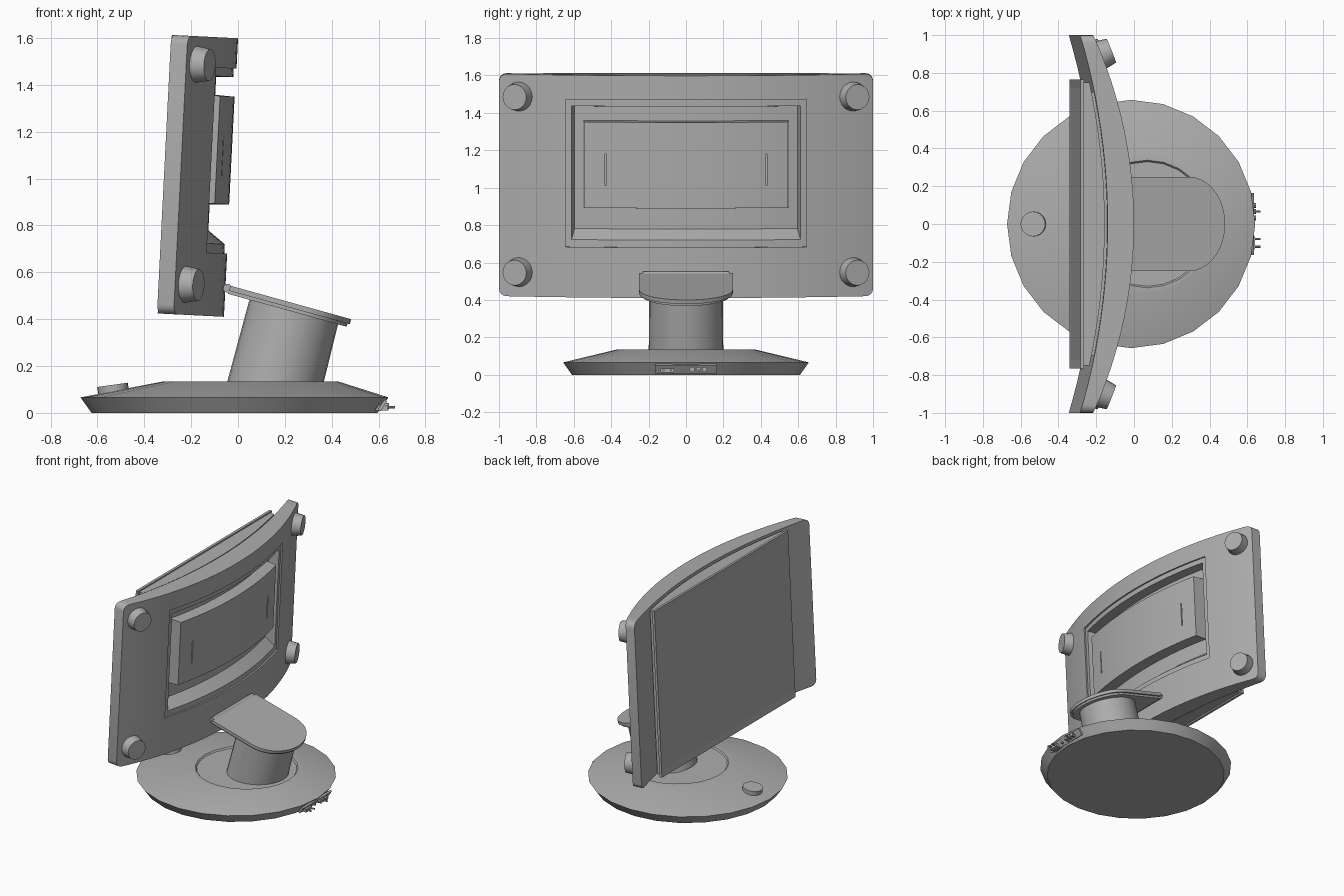
import bpy, bmesh
from math import sin, cos, pi, radians
from mathutils import Vector, Matrix

if "Cube" in bpy.data.objects:
    bpy.data.objects.remove(bpy.data.objects["Cube"])

grey = bpy.data.materials.new("plain_grey")
grey.use_nodes = True
grey.diffuse_color = (0.42, 0.42, 0.42, 1)
grey.node_tree.nodes["Principled BSDF"].inputs["Base Color"].default_value = grey.diffuse_color

# Local frame of the tilted display: origin at the lower middle of its back
TILT = Matrix.Translation((-0.06, 0, 0.41)) @ Matrix.Rotation(radians(2.9), 4, 'Y')
HEIGHT = 1.19


def finish(name, bm, matrix=Matrix()):
    bmesh.ops.recalc_face_normals(bm, faces=bm.faces)
    mesh = bpy.data.meshes.new(name)
    bm.to_mesh(mesh)
    bm.free()
    mesh.materials.append(grey)
    ob = bpy.data.objects.new(name, mesh)
    bpy.context.collection.objects.link(ob)
    ob.matrix_world = matrix
    return ob


def activate(ob):
    bpy.ops.object.select_all(action='DESELECT')
    ob.select_set(True)
    bpy.context.view_layer.objects.active = ob


def smooth(ob, angle=30):
    activate(ob)
    bpy.ops.object.shade_smooth_by_angle(angle=radians(angle))


def arc(radius, offset):
    """Plan curve x(y), bulging towards +x."""
    return lambda y: offset - radius + (radius * radius - y * y) ** 0.5


def flat(x):
    return lambda y: x


def curved_block(front, back, n=20):
    """Block between two sheets, each (curve, half width, bottom, top)."""
    bm = bmesh.new()
    rings = []
    for i in range(n + 1):
        t = 2 * i / n - 1
        ring = []
        for (curve, half, z0, z1), flip in ((front, False), (back, True)):
            for z in ((z1, z0) if flip else (z0, z1)):
                ring.append(bm.verts.new((curve(half * t), half * t, z)))
        rings.append(ring)
    for a, b in zip(rings, rings[1:]):
        for k in range(4):
            bm.faces.new((a[k], b[k], b[(k + 1) % 4], a[(k + 1) % 4]))
    bm.faces.new(rings[0])
    bm.faces.new(rings[-1])
    return bm


def cut(ob, cutter):
    bpy.context.view_layer.update()
    activate(ob)
    mod = ob.modifiers.new("cut", 'BOOLEAN')
    mod.object = cutter
    mod.solver = 'EXACT'
    bpy.ops.object.modifier_apply(modifier=mod.name)
    bpy.data.objects.remove(cutter)


def disc(name, r0, r1, depth, start, axis, sides=20, matrix=Matrix()):
    """Tapered cylinder growing from start along axis."""
    bm = bmesh.new()
    bmesh.ops.create_cone(bm, cap_ends=True, segments=sides, radius1=r0, radius2=r1, depth=depth)
    axis = Vector(axis).normalized()
    place = Matrix.Translation(Vector(start) + axis * depth / 2)
    ob = finish(name, bm, matrix @ place @ axis.to_track_quat('Z', 'Y').to_matrix().to_4x4())
    smooth(ob)
    return ob


def box(name, size, centre, matrix=Matrix()):
    bm = bmesh.new()
    bmesh.ops.create_cube(bm, size=1)
    bmesh.ops.scale(bm, vec=size, verts=bm.verts)
    return finish(name, bm, matrix @ Matrix.Translation(centre))


# Curved housing with rounded corners
BACK_R = 2.43
back_curve, front_curve = arc(BACK_R, 0), arc(3.5, -0.14)
bm = curved_block((front_curve, 1, 0, HEIGHT), (back_curve, 1, 0, HEIGHT), 24)
corners = [e for e in bm.edges if all(abs(v.co.y) > 0.999 for v in e.verts)
           and abs(e.verts[0].co.z - e.verts[1].co.z) < 0.01]
bmesh.ops.bevel(bm, geom=corners, offset=0.04, segments=4, profile=0.5, affect='EDGES')
housing = finish("housing", bm, TILT)

# Shallow rim step, then the deep sloped recess
rim = (0.645, 0.27, 1.06)
cut(housing, finish("rim_cutter", curved_block(
    (arc(BACK_R, -0.012), *rim), (arc(BACK_R, 0.1), *rim)), TILT))
cut(housing, finish("recess_cutter", curved_block(
    (arc(BACK_R, -0.085), 0.595, 0.365, 1.02), (arc(BACK_R, 0), 0.615, 0.3, 1.025)), TILT))
smooth(housing)

# Raised back cover inside the recess
bm = curved_block((arc(BACK_R, -0.1), 0.55, 0.475, 0.945), (arc(BACK_R, -0.002), 0.545, 0.48, 0.94))
cover = finish("back_cover", bm, TILT)
for side in (-1, 1):
    cut(cover, box("slot_cutter", (0.03, 0.008, 0.17), (back_curve(0.43), side * 0.43, 0.685), TILT))
smooth(cover)

# Four round bumpers standing on the curved back
for side in (-1, 1):
    y = side * 0.895
    normal = Vector((back_curve(y) + BACK_R, y, 0)).normalized()
    for z in (0.13, 1.07):
        start = Vector((back_curve(y), y, z)) - normal * 0.01
        disc("bumper", 0.08, 0.068, 0.07, start, normal, matrix=TILT)

# Screen: flat bezel with inset display, and a body filling the hollow
bm = curved_block((flat(-0.283), 0.765, 0, HEIGHT), (flat(-0.265), 0.765, 0, HEIGHT), 1)
bm.faces.ensure_lookup_table()
glass = min(bm.faces, key=lambda f: f.calc_center_median().x)
bmesh.ops.recalc_face_normals(bm, faces=bm.faces)
bmesh.ops.inset_region(bm, faces=[glass], thickness=0.065, depth=-0.006)
finish("screen_bezel", bm, TILT)
body = (0.75, 0.01, 1.18)
smooth(finish("screen_body", curved_block(
    (flat(-0.27), *body), (arc(3.5, -0.155), *body)), TILT))
core = (0.7, 0.04, 1.15)
finish("screen_mount", curved_block((flat(-0.26), *core), (arc(3.5, -0.13), *core)), TILT)

# Base: skewed disc with a shallow dish round the post
bm = bmesh.new()
SIDES = 24
rings = []
for cx, r, z in ((-0.015, 0.61, 0), (-0.015, 0.657, 0.066), (0.055, 0.37, 0.135),
                 (0.07, 0.338, 0.135), (0.07, 0.33, 0.125)):
    rings.append([bm.verts.new((cx + r * cos(2 * pi * i / SIDES), r * sin(2 * pi * i / SIDES), z))
                  for i in range(SIDES)])
for a, b in zip(rings, rings[1:]):
    for i in range(SIDES):
        j = (i + 1) % SIDES
        bm.faces.new((a[i], a[j], b[j], b[i]))
bm.faces.new(rings[0])
bm.faces.new(rings[-1])
base = finish("base", bm)
smooth(base, 20)

# Dial and small indicator arc on the front slope of the base
disc("dial", 0.066, 0.066, 0.04, (-0.53, 0, 0.08), (-0.14, 0, 1))
bm = bmesh.new()
ring = [[bm.verts.new((-0.24 - r * cos(a), r * sin(a), 0.137)) for a in
         (radians(d) for d in range(-40, 41, 10))] for r in (0.05, 0.058)]
for i in range(len(ring[0]) - 1):
    bm.faces.new((ring[0][i], ring[0][i + 1], ring[1][i + 1], ring[1][i]))
finish("indicator_arc", bm)

# Leaning post
lean = Vector((sin(radians(14.5)), 0, cos(radians(14.5))))
post = disc("post", 0.2, 0.196, 0.38, Vector((0.16, 0, 0.13)) - lean * 0.05, lean, 28)

# Sloping bracket: straight at the hinge, rounded at the far end
SLOPE = Matrix.Translation((-0.035, 0, 0.535)) @ Matrix.Rotation(radians(15.5), 4, 'Y')


def bracket_plate(name, half, length, top, bottom):
    bm = bmesh.new()
    straight = length - 0.2
    pts = [(0, -half)] + [(straight + 0.2 * cos(a), half * sin(a)) for a in
                          (radians(d) for d in range(-90, 91, 10))] + [(0, half)]
    face = bm.faces.new([bm.verts.new((x, y, top)) for x, y in pts])
    side = bmesh.ops.extrude_face_region(bm, geom=[face])
    bmesh.ops.translate(bm, vec=(0, 0, bottom - top),
                        verts=[v for v in side["geom"] if isinstance(v, bmesh.types.BMVert)])
    smooth(finish(name, bm, SLOPE))


bracket_plate("bracket", 0.25, 0.535, 0.008, -0.014)
bracket_plate("bracket_underside", 0.235, 0.525, -0.01, -0.028)
disc("hinge", 0.019, 0.019, 0.46, (-0.045, -0.23, 0.532), (0, 1, 0), 12)

# Socket plate and connectors at the rear of the base
rim_tilt = Matrix.Translation((0.62, 0, 0.03)) @ Matrix.Rotation(radians(34), 4, 'Y')
box("socket_plate", (0.014, 0.33, 0.05), (-0.004, 0, 0), rim_tilt)
box("wide_plug", (0.07, 0.07, 0.022), (0.605, -0.1, 0.022))
box("small_plug", (0.05, 0.012, 0.01), (0.61, -0.02, 0.022))
for y in (0.033, 0.066, 0.099):
    disc("round_plug", 0.014, 0.014, 0.07, (0.575, y, 0.028), (1, 0, 0), 10)
for y in (-0.12, -0.08, 0.066):
    disc("plug_tip", 0.006, 0.006, 0.07, (0.6, y, 0.024), (1, 0, 0), 8)
